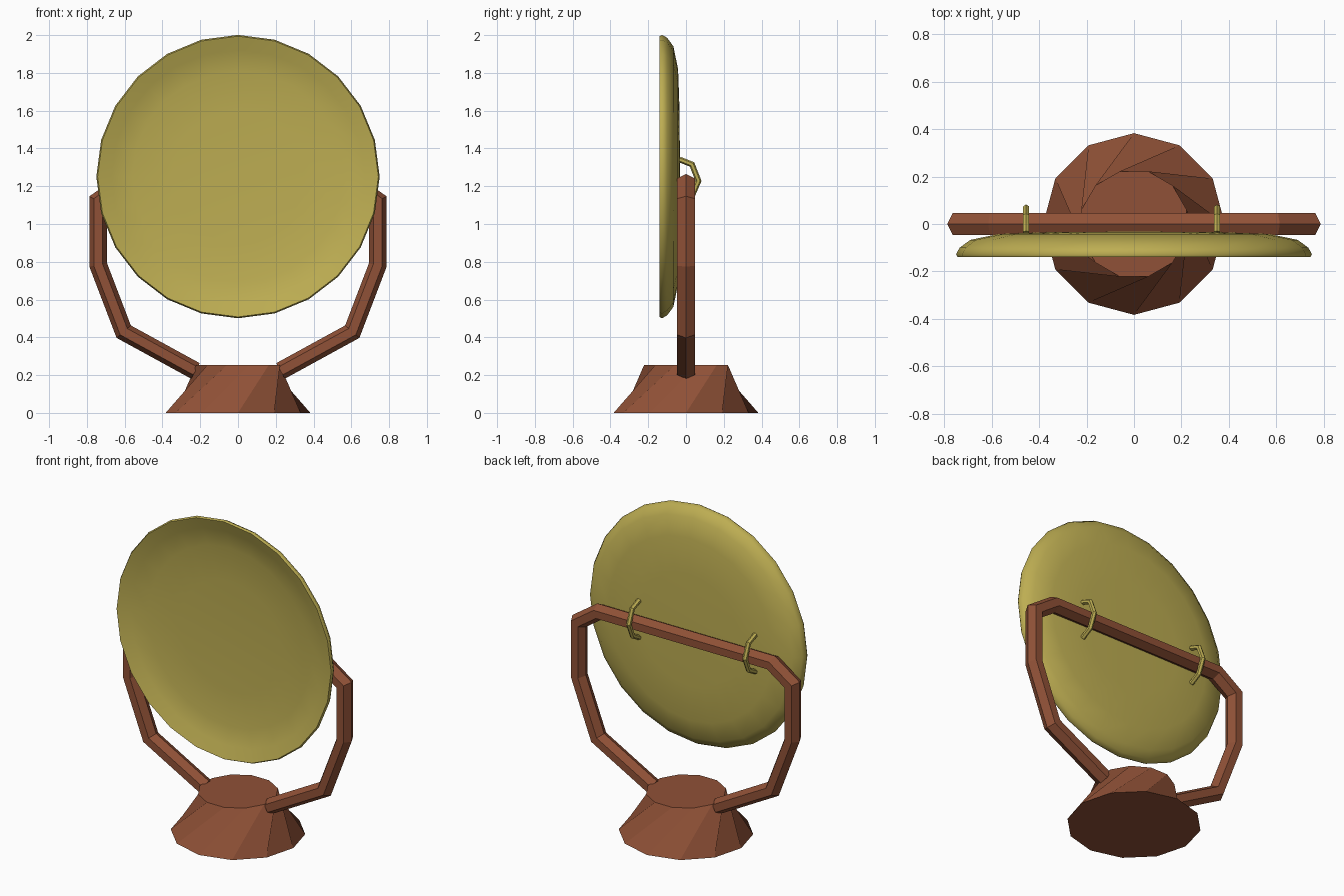
import bpy, bmesh, math
from mathutils import Vector

if "Cube" in bpy.data.objects:
    bpy.data.objects.remove(bpy.data.objects["Cube"])


def material(name, color):
    m = bpy.data.materials.new(name)
    m.diffuse_color = (*color, 1)
    m.use_nodes = True
    m.node_tree.nodes["Principled BSDF"].inputs["Base Color"].default_value = m.diffuse_color
    return m


WOOD = material("red_wood", (0.28, 0.083, 0.038))
BRASS = material("brass", (0.51, 0.42, 0.085))


def finish(name, bm, mat, smooth=False):
    bmesh.ops.recalc_face_normals(bm, faces=bm.faces)
    me = bpy.data.meshes.new(name)
    bm.to_mesh(me)
    bm.free()
    me.materials.append(mat)
    ob = bpy.data.objects.new(name, me)
    bpy.context.collection.objects.link(ob)
    if smooth:
        bpy.context.view_layer.objects.active = ob
        ob.select_set(True)
        bpy.ops.object.shade_smooth_by_angle(angle=math.radians(60))
        ob.select_set(False)
    return ob


def ring(bm, r, z, n, turn=0.0):
    return [bm.verts.new((r * math.cos(math.tau * i / n + turn),
                          r * math.sin(math.tau * i / n + turn), z)) for i in range(n)]


def bridge(bm, r0, r1):
    n = len(r0)
    for k in range(n):
        j = (k + 1) % n
        bm.faces.new((r0[k], r0[j], r1[j], r1[k]))


def tube(name, path, normal, radius, depth, mat, sides=6):
    """Mitred prism along a planar path; normal is the plane's normal."""
    pts = [Vector(p) for p in path]
    normal = Vector(normal)
    bm = bmesh.new()
    rings = []
    for i, p in enumerate(pts):
        a = (p - pts[max(i - 1, 0)]).normalized()
        b = (pts[min(i + 1, len(pts) - 1)] - p).normalized()
        t = (a + b).normalized()
        seg = b if b.length else a
        side = t.cross(normal) / t.dot(seg)
        rings.append([bm.verts.new(p + side * radius * math.cos(k * math.tau / sides)
                                   + normal * depth * math.sin(k * math.tau / sides))
                      for k in range(sides)])
    for r0, r1 in zip(rings, rings[1:]):
        bridge(bm, r0, r1)
    bm.faces.new(rings[0])
    bm.faces.new(rings[-1])
    return finish(name, bm, mat)


# Twisted twelve-sided pedestal
bm = bmesh.new()
low = ring(bm, 0.383, 0, 12)
top = ring(bm, 0.23, 0.253, 12, math.radians(45))
bridge(bm, low, top)
bm.faces.new(low)
bm.faces.new(top)
finish("pedestal", bm, WOOD)

# Arms and crossbar in one mitred loop
half = [(-0.225, 0.222), (-0.605, 0.43), (-0.74, 0.783), (-0.74, 1.122), (-0.6, 1.218)]
path = [(x, 0, z) for x, z in half] + [(-x, 0, z) for x, z in reversed(half)]
tube("frame", path, (0, 1, 0), 0.047, 0.054, WOOD)

# Dished plate: lathed profile of radius and depth, outer skin then inner skin
profile = [(0.35, -0.034), (0.57, -0.042), (0.69, -0.067), (0.735, -0.1), (0.75, -0.127),
           (0.743, -0.14), (0.735, -0.138), (0.67, -0.108), (0.56, -0.086), (0.35, -0.074)]
bm = bmesh.new()
rings = [ring(bm, r, -y, 24) for r, y in profile]
for r0, r1 in zip(rings, rings[1:]):
    bridge(bm, r0, r1)
for loop, depth in ((rings[0], 0.032), (rings[-1], 0.07)):
    c = bm.verts.new((0, 0, depth))
    for k in range(24):
        bm.faces.new((loop[k], loop[(k + 1) % 24], c))
dish = finish("dish", bm, BRASS, smooth=True)
dish.rotation_euler.x = math.radians(90)
dish.location.z = 1.251

# Hooks that hang the dish on the crossbar
for side, x in (("left", -0.455), ("right", 0.35)):
    hook = [(-0.035, 1.342), (0.032, 1.315), (0.066, 1.228), (0.03, 1.145), (-0.035, 1.11)]
    tube("hook_" + side, [(x, y, z) for y, z in hook], (1, 0, 0), 0.015, 0.015, BRASS)
